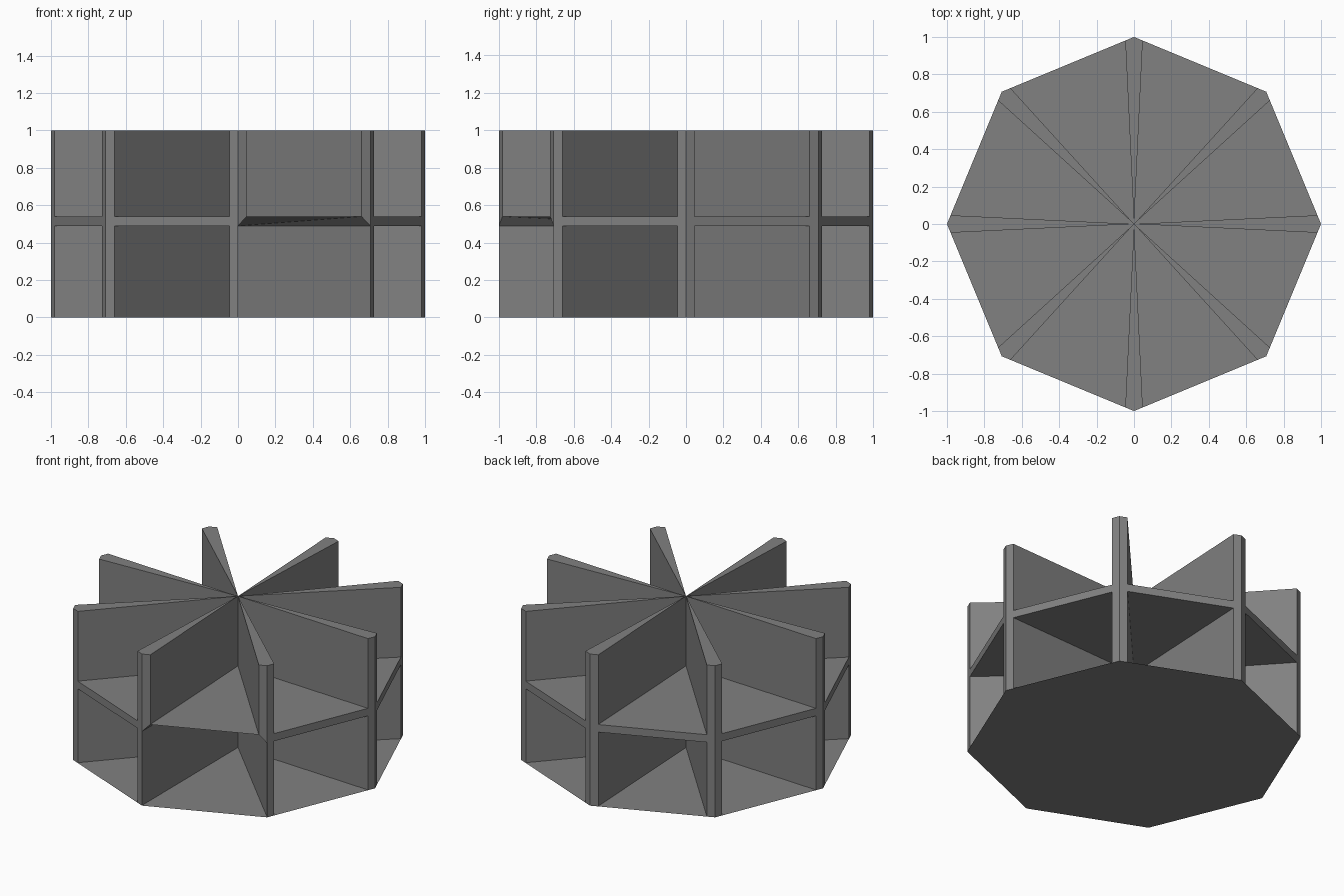
import bpy, bmesh, math
from mathutils import Vector

if "Cube" in bpy.data.objects:
    bpy.data.objects.remove(bpy.data.objects["Cube"])

SIDES = 8
LOW, HIGH, TOP = 0.49, 0.54, 1.0   # shelf underside, shelf top, full height
INSET = 0.066                      # share of each rim edge covered by a post
OPEN_SECTOR = 6                    # front-right sector with the flared ceiling

grey = bpy.data.materials.new("mid grey")
grey.diffuse_color = (0.22, 0.22, 0.22, 1)
grey.use_nodes = True
grey.node_tree.nodes["Principled BSDF"].inputs["Base Color"].default_value = grey.diffuse_color


def corner(k):
    a = 2 * math.pi * k / SIDES
    return Vector((math.cos(a), math.sin(a), 0))


def at(p, z):
    return (p.x, p.y, z)


def build(name, faces):
    """Make one object from a list of faces given as point loops."""
    bm = bmesh.new()
    for pts in faces:
        bm.faces.new([bm.verts.new(p) for p in pts])
    bmesh.ops.remove_doubles(bm, verts=bm.verts, dist=1e-5)
    me = bpy.data.meshes.new(name)
    bm.to_mesh(me)
    bm.free()
    me.materials.append(grey)
    ob = bpy.data.objects.new(name, me)
    bpy.context.collection.objects.link(ob)


def upright(a, b, za, zb, top):
    """Vertical quad from a to b with a possibly sloped lower edge."""
    return [at(a, za), at(b, zb), at(b, top), at(a, top)]


O = Vector((0, 0, 0))
dividers, shelves = [], []
for k in range(SIDES):
    c1, c2 = corner(k), corner(k + 1)
    i1, i2 = c1.lerp(c2, INSET), c2.lerp(c1, INSET)
    special = k == OPEN_SECTOR

    # Tapered divider tops and upper walls
    dividers += [[at(O, TOP), at(c1, TOP), at(i1, TOP)],
                 [at(O, TOP), at(i2, TOP), at(c2, TOP)],
                 upright(i1, O, HIGH, HIGH, TOP),
                 upright(O, i2, HIGH, HIGH, TOP)]
    # Shelf top
    shelves.append([at(O, HIGH), at(i1, HIGH), at(i2, HIGH)])

    if special:
        # Lower opening runs corner to corner, ceiling slopes up to the rim
        dividers += [upright(c1, i1, LOW, HIGH, TOP),
                     upright(i2, c2, HIGH, LOW, TOP),
                     upright(c1, O, 0, 0, LOW),
                     upright(O, c2, 0, 0, LOW)]
        shelves += [[at(O, LOW), at(i1, HIGH), at(c1, LOW)],
                    [at(O, LOW), at(i2, HIGH), at(i1, HIGH)],
                    [at(O, LOW), at(c2, LOW), at(i2, HIGH)]]
    else:
        # Rim posts, lower walls, shelf underside and shelf rim
        dividers += [upright(c1, i1, 0, 0, TOP),
                     upright(i2, c2, 0, 0, TOP),
                     upright(i1, O, 0, 0, LOW),
                     upright(O, i2, 0, 0, LOW)]
        shelves += [[at(O, LOW), at(i2, LOW), at(i1, LOW)],
                    upright(i1, i2, LOW, LOW, HIGH)]

build("dividers", dividers)
build("shelves", shelves)

# Thin octagonal floor
ring = [at(corner(k), 0) for k in range(SIDES)]
floor_top = [(x, y, 0.002) for x, y, z in ring]
build("floor", [ring[::-1], floor_top])
